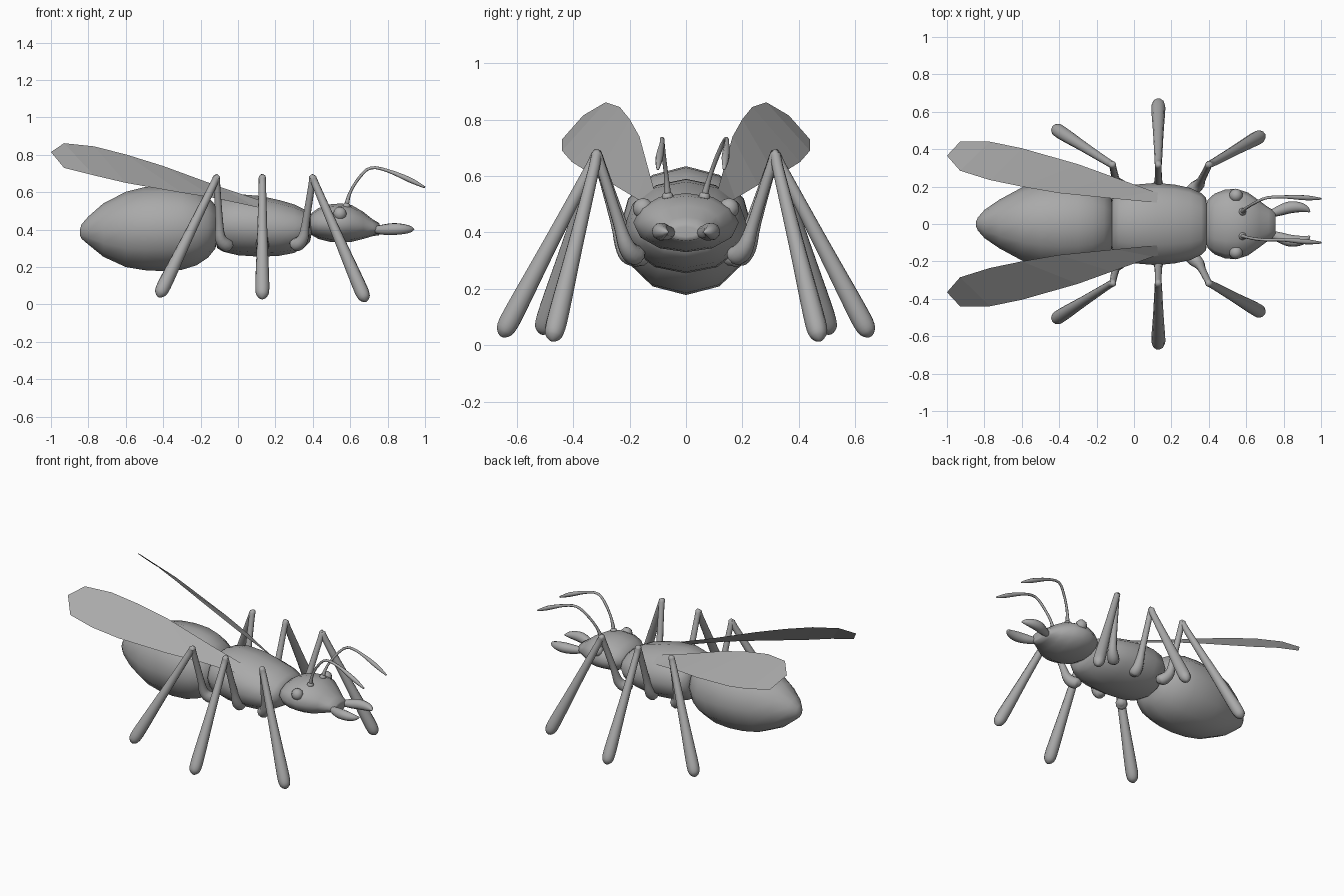
import bpy, bmesh, math
from mathutils import Vector

if "Cube" in bpy.data.objects:
    bpy.data.objects.remove(bpy.data.objects["Cube"])

grey = bpy.data.materials.new("grey_shell")
grey.diffuse_color = (0.4, 0.4, 0.4, 1)
grey.use_nodes = True
grey.node_tree.nodes["Principled BSDF"].inputs["Base Color"].default_value = grey.diffuse_color


def finish(name, bm, smooth=True):
    bmesh.ops.recalc_face_normals(bm, faces=bm.faces)
    me = bpy.data.meshes.new(name)
    bm.to_mesh(me)
    bm.free()
    me.materials.append(grey)
    for p in me.polygons:
        p.use_smooth = smooth
    ob = bpy.data.objects.new(name, me)
    bpy.context.collection.objects.link(ob)
    return ob


def skin(name, rings):
    """Join rings of points into a closed, smooth shell."""
    bm = bmesh.new()
    loops = [[bm.verts.new(p) for p in r] for r in rings]
    n = len(loops[0])
    for a, b in zip(loops, loops[1:]):
        for i in range(n):
            j = (i + 1) % n
            bm.faces.new((a[i], a[j], b[j], b[i]))
    bm.faces.new(loops[0])
    bm.faces.new(loops[-1])
    return finish(name, bm)


def body(name, sections, sides=12):
    """Sections along x: (x, half width, bottom z, top z)."""
    rings = []
    for x, w, lo, hi in sections:
        mid, h = (lo + hi) / 2, (hi - lo) / 2
        rings.append([(x, w * math.sin(t), mid + h * math.cos(t))
                      for t in (2 * math.pi * i / sides for i in range(sides))])
    return skin(name, rings)


def catmull(a, b, c, d, t):
    return 0.5 * (2 * b + (c - a) * t + (2 * a - 5 * b + 4 * c - d) * t * t
                  + (3 * b - a - 3 * c + d) * t ** 3)


def tube(name, pts, sides=10, steps=3):
    """Swept tube through (x, y, z, radius) points."""
    q = [Vector(p) for p in pts]
    path = []
    for i in range(len(q) - 1):
        a, b, c, d = q[max(i - 1, 0)], q[i], q[i + 1], q[min(i + 2, len(q) - 1)]
        path += [catmull(a, b, c, d, k / steps) for k in range(steps)]
    path.append(q[-1])
    rings, u = [], None
    for i, p in enumerate(path):
        t = (path[min(i + 1, len(path) - 1)] - path[max(i - 1, 0)]).to_3d().normalized()
        if u is None:
            u = t.orthogonal()
        u = (u - t * u.dot(t)).normalized()
        v = t.cross(u)
        r = max(p.w, 0.003)
        rings.append([p.to_3d() + r * (u * math.cos(s) + v * math.sin(s))
                      for s in (2 * math.pi * k / sides for k in range(sides))])
    return skin(name, rings)


def flip(pts, side):
    return [(p[0], p[1] * side) + tuple(p[2:]) for p in pts]


# Three body segments
body("abdomen", [(-.845, .012, .37, .40), (-.835, .035, .35, .43), (-.80, .075, .32, .47),
                 (-.72, .13, .255, .54), (-.60, .195, .20, .602), (-.50, .225, .183, .627),
                 (-.40, .237, .178, .635), (-.30, .235, .185, .63), (-.22, .215, .21, .61),
                 (-.16, .18, .25, .575), (-.12, .14, .30, .53), (-.11, .08, .36, .48)])
body("thorax", [(-.12, .12, .33, .52), (-.11, .165, .30, .55), (-.08, .19, .282, .572),
                (0, .21, .263, .59), (.12, .22, .255, .58), (.22, .21, .26, .558),
                (.30, .193, .275, .535), (.36, .165, .31, .505), (.385, .14, .335, .485),
                (.392, .09, .37, .45)])
body("head", [(.385, .10, .39, .47), (.395, .13, .37, .49), (.43, .162, .35, .515),
              (.49, .185, .335, .535), (.55, .187, .33, .54), (.61, .168, .335, .53),
              (.67, .125, .35, .495), (.72, .088, .365, .455), (.755, .07, .37, .435),
              (.757, .045, .385, .42)])

for side, tag in ((1, "left"), (-1, "right")):
    # Eyes
    bm = bmesh.new()
    bmesh.ops.create_uvsphere(bm, u_segments=10, v_segments=6, radius=.037)
    eye = finish(tag + "_eye", bm)
    eye.location = (.545, .152 * side, .485)

    # Mandibles curving inward
    tube(tag + "_mandible", flip([(.735, .055, .40, .02), (.78, .072, .40, .028),
         (.83, .088, .403, .032), (.88, .09, .403, .028), (.92, .08, .402, .018),
         (.94, .064, .402, .004)], side))

    # Antennae, one spread a little wider than the other
    ys = (.065, .085, .115, .14, .145, .14, .135) if side > 0 else \
         (.065, .07, .08, .085, .085, .095, .10)
    zs = (.53, .60, .68, .73, .715, .665, .625)
    xs = (.58, .60, .65, .71, .80, .92, 1.0)
    rs = (.013, .008, .008, .008, .009, .014, .005)
    tube(tag + "_antenna", [(x, y * side, z, r) for x, y, z, r in zip(xs, ys, zs, rs)], 8)
    bm = bmesh.new()
    bmesh.ops.create_uvsphere(bm, u_segments=8, v_segments=6, radius=.021)
    finish(tag + "_antenna_base", bm).location = (.58, .065 * side, .525)

    # Legs: hip, shin rising to the knee, then a club-shaped lower leg
    for part, hip, ankle, knee, foot in (
            ("hind", (-.04, .17, .30), (-.095, .225, .36), (-.115, .315, .675), (-.425, .512, .04)),
            ("middle", (.13, .14, .29), (.13, .205, .36), (.13, .315, .675), (.13, .655, .03)),
            ("front", (.29, .16, .305), (.35, .215, .36), (.40, .315, .675), (.685, .475, .015))):
        h, a, k, f = map(Vector, (hip, ankle, knee, foot))
        spec = [(h, .012), (h.lerp(a, .2), .033), (h.lerp(a, .6) - Vector((0, 0, .012)), .036),
                (a, .029), (a.lerp(k, .25), .021), (a.lerp(k, .9), .018),
                (k + Vector((0, .004, .003)), .019), (k.lerp(f, .06), .02),
                (k.lerp(f, .5), .028), (k.lerp(f, .85), .037), (k.lerp(f, .95), .035),
                (k.lerp(f, .985), .022), (f, .006)]
        tube(f"{tag}_{part}_leg", flip([(*p, r) for p, r in spec], side))

    # Flat wing blade, swept back and tilted outward
    outline = [(.27, .10, .505), (-.10, .135, .63), (-.40, .165, .74), (-.60, .20, .802),
               (-.77, .235, .845), (-.93, .285, .862), (-1, .365, .815), (-.93, .44, .73),
               (-.77, .44, .69), (-.60, .405, .65), (-.30, .32, .597), (-.12, .255, .568),
               (.10, .175, .52), (.27, .13, .485)]
    bm = bmesh.new()
    v = [bm.verts.new(p) for p in flip(outline, side)]
    n = len(v)
    for i in range(n // 2 - 1):
        bm.faces.new((v[i], v[i + 1], v[n - 2 - i], v[n - 1 - i]))
    wing = finish(tag + "_wing", bm, False)
    if wing.data.polygons[0].normal.z < 0:
        wing.data.flip_normals()
